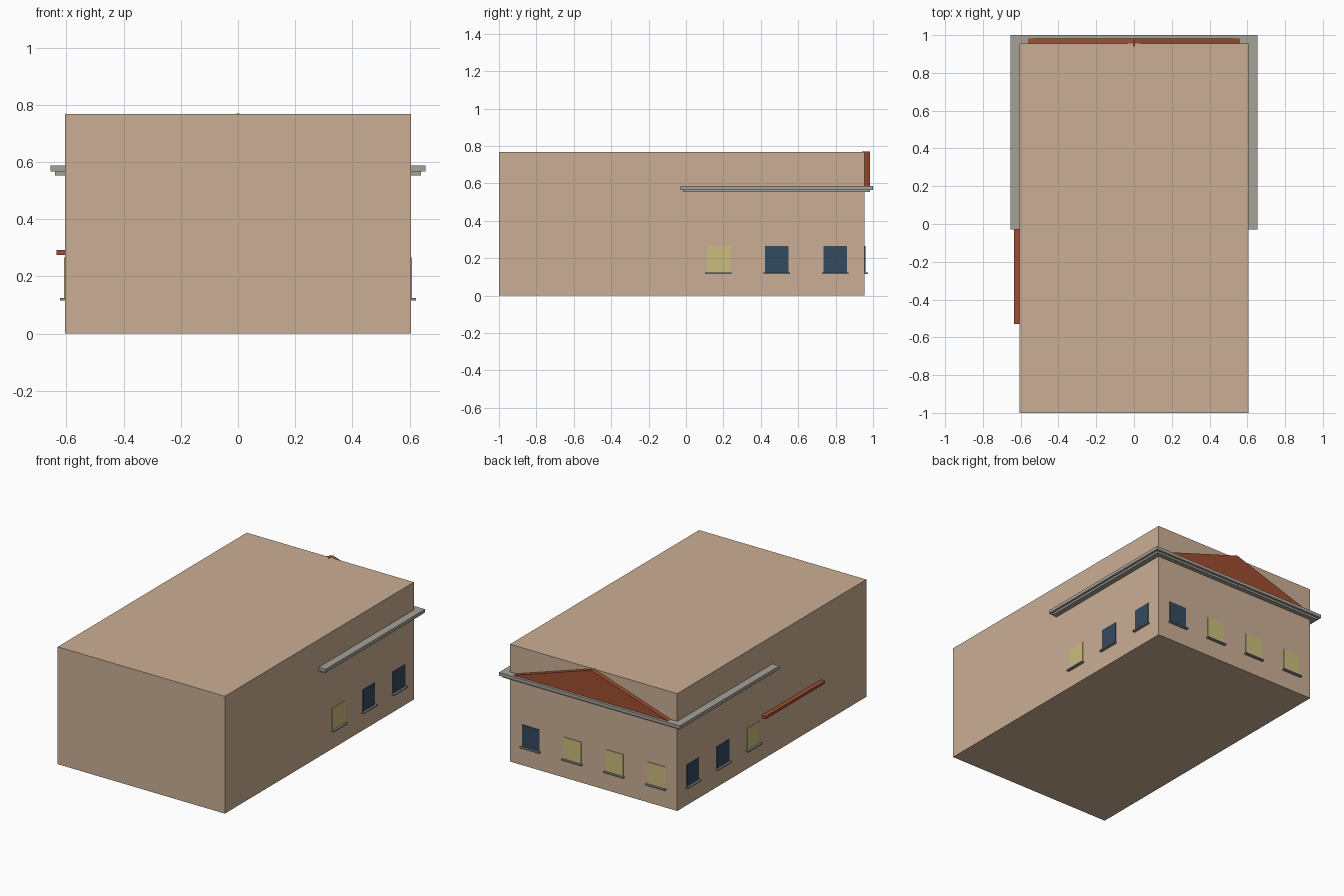
import bpy
import bmesh
from mathutils import Vector

if "Cube" in bpy.data.objects:
    bpy.data.objects.remove(bpy.data.objects["Cube"], do_unlink=True)


def make_material(name, rgb):
    mat = bpy.data.materials.new(name)
    mat.use_nodes = True
    color = (*rgb, 1.0)
    mat.diffuse_color = color
    mat.node_tree.nodes["Principled BSDF"].inputs["Base Color"].default_value = color
    return mat


TAN = make_material("tan plaster", (0.60, 0.43, 0.30))
STONE = make_material("grey stone", (0.38, 0.36, 0.31))
RED = make_material("red roof tile", (0.35, 0.076, 0.03))
NAVY = make_material("dark window glass", (0.034, 0.069, 0.117))
YELLOW = make_material("lit window glass", (0.60, 0.51, 0.20))
SILL = make_material("sill grey", (0.25, 0.26, 0.28))


def finish(name, bm, mat):
    bmesh.ops.recalc_face_normals(bm, faces=bm.faces)
    mesh = bpy.data.meshes.new(name)
    bm.to_mesh(mesh)
    bm.free()
    mesh.materials.append(mat)
    obj = bpy.data.objects.new(name, mesh)
    bpy.context.collection.objects.link(obj)
    return obj


def box(name, low, high, mat):
    low, high = Vector(low), Vector(high)
    bm = bmesh.new()
    bmesh.ops.create_cube(bm, size=1)
    bmesh.ops.scale(bm, vec=high - low, verts=bm.verts)
    bmesh.ops.translate(bm, vec=(low + high) / 2, verts=bm.verts)
    return finish(name, bm, mat)


WALL_X, BACK_Y, TOP_Z = 0.605, 0.955, 0.768

# Main block
box("building_body", (-WALL_X, -1, 0), (WALL_X, BACK_Y, TOP_Z), TAN)

# Stepped cornice around the rear half
box("cornice_upper", (-0.655, -0.03, 0.566), (0.655, 1.0, 0.587), STONE)
box("cornice_lower", (-0.64, -0.015, 0.553), (0.64, 0.985, 0.566), STONE)

# Triangular roof end above the back cornice
bm = bmesh.new()
outline = [(-0.567, 0.585), (0.567, 0.585), (0, 0.77)]
face = bm.faces.new([bm.verts.new((x, 0.94, z)) for x, z in outline])
extruded = bmesh.ops.extrude_face_region(bm, geom=[face])["geom"]
moved = [v for v in extruded if isinstance(v, bmesh.types.BMVert)]
bmesh.ops.translate(bm, vec=(0, 0.043, 0), verts=moved)
finish("roof_gable", bm, RED)

# Narrow red ledge on the right wall
box("side_ledge", (-0.635, -0.53, 0.275), (-WALL_X + 0.01, 0.08, 0.292), RED)


# Windows: thin panes with a projecting sill
def window(name, center, wall, axis, side, mat):
    def part(label, half, depth, z0, z1, material):
        along = sorted((center - half, center + half))
        out = sorted((side * (wall - 0.003), side * (wall + depth)))
        if axis == "x":
            low, high = (out[0], along[0], z0), (out[1], along[1], z1)
        else:
            low, high = (along[0], out[0], z0), (along[1], out[1], z1)
        box(name + label, low, high, material)

    part("_pane", 0.063, 0.004, 0.124, 0.266, mat)
    part("_sill", 0.071, 0.018, 0.116, 0.124, SILL)


for side, label in ((1, "left"), (-1, "right")):
    for i, mat in enumerate((YELLOW, NAVY, NAVY)):
        window(f"{label}_window_{i + 1}", 0.172 + 0.313 * i, WALL_X, "x", side, mat)

for i, mat in enumerate((YELLOW, YELLOW, YELLOW, NAVY)):
    window(f"back_window_{i + 1}", -0.455 + 0.303 * i, BACK_Y, "y", 1, mat)
